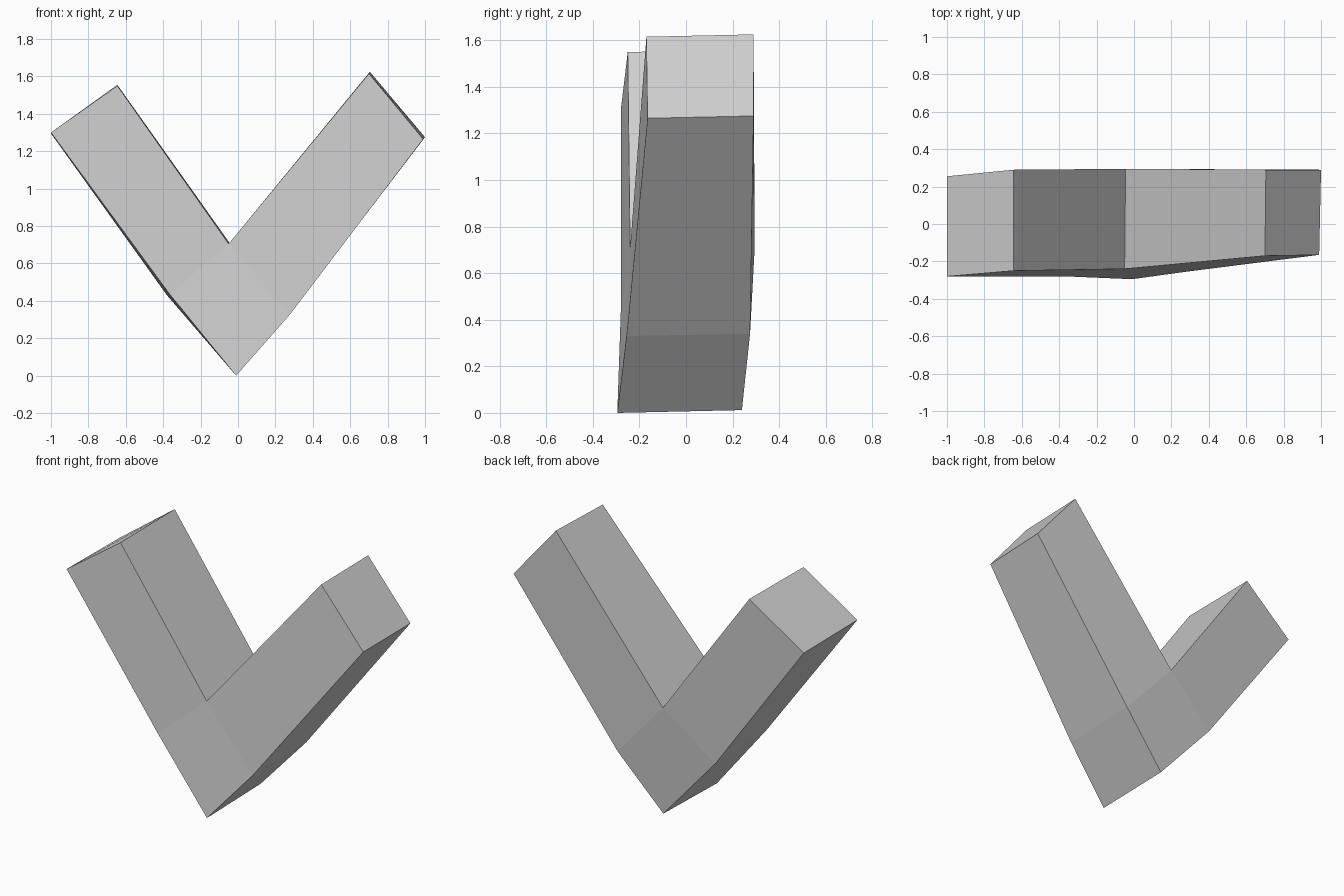
import bpy
import bmesh

cube = bpy.data.objects.get("Cube")
if cube:
    bpy.data.objects.remove(cube, do_unlink=True)

# Pale grey material
grey = bpy.data.materials.new("pale_grey")
grey.use_nodes = True
colour = (0.63, 0.63, 0.63, 1)
grey.diffuse_color = colour
grey.node_tree.nodes["Principled BSDF"].inputs["Base Color"].default_value = colour

# Outline of the V: front corner, then the slightly skewed back corner
outline = {
    "left_tip_low": ((-1, -.28, 1.3), (-1, .255, 1.295)),
    "left_tip_high": ((-.645, -.25, 1.55), (-.645, .29, 1.555)),
    "crotch": ((-.05, -.24, .705), (-.045, .295, .71)),
    "right_tip_high": ((.7, -.17, 1.615), (.705, .29, 1.625)),
    "right_tip_low": ((.99, -.165, 1.265), (1, .29, 1.275)),
    "right_bend": ((.28, -.255, .33), (.285, .275, .34)),
    "base": ((-.01, -.295, 0), (-.01, .24, .012)),
    "left_bend": ((-.365, -.28, .435), (-.38, .25, .43)),
}
panels = [
    ("left_tip_low", "left_tip_high", "crotch", "left_bend"),
    ("left_bend", "crotch", "right_bend", "base"),
    ("crotch", "right_tip_high", "right_tip_low", "right_bend"),
]

bm = bmesh.new()
corner = {k: [bm.verts.new(p) for p in pair] for k, pair in outline.items()}

# Front and back panels of the two arms and the joint
for names in panels:
    for side in (0, 1):
        bm.faces.new([corner[n][side] for n in names])

# Rim faces joining front to back
ring = list(corner.values())
for a, b in zip(ring, ring[1:] + ring[:1]):
    bm.faces.new((a[0], b[0], b[1], a[1]))

bmesh.ops.recalc_face_normals(bm, faces=bm.faces)
mesh = bpy.data.meshes.new("bent_block")
bm.to_mesh(mesh)
bm.free()
mesh.materials.append(grey)
block = bpy.data.objects.new("bent_block", mesh)
bpy.context.collection.objects.link(block)
